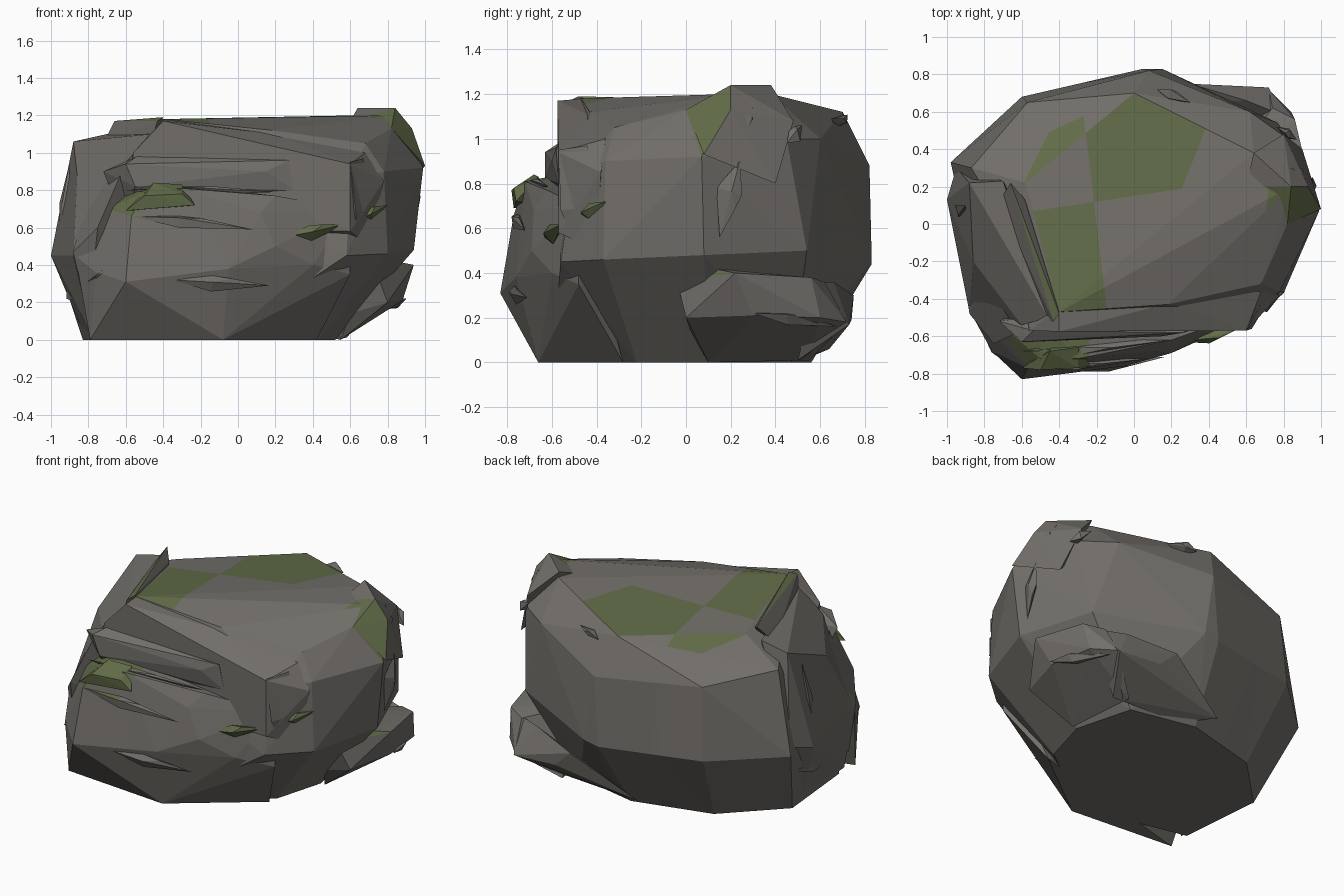
import bpy, bmesh
from mathutils import Vector

def material(name, rgb):
    m = bpy.data.materials.new(name)
    m.diffuse_color = (*rgb, 1)
    return m

ROCK = material("dark_stone", (0.17, 0.16, 0.145))
MOSS = material("moss_green", (0.12, 0.15, 0.065))

# moss patches: centre and radius
PATCHES = [((-.33, -.2, 1.17), .27), ((-.02, .36, 1.16), .25), ((.84, .12, 1.2), .17),
           ((-.38, .47, 1.06), .13), ((-.43, -.7, .81), .2), ((.75, .1, .42), .16)]

def finish(bm, name, cuts=(), moss=False):
    """Cut facets for colour borders, tint upward mossy facets, make the object."""
    for co, no in cuts:
        bmesh.ops.bisect_plane(bm, geom=bm.verts[:] + bm.edges[:] + bm.faces[:],
                               plane_co=co, plane_no=no)
    bmesh.ops.recalc_face_normals(bm, faces=bm.faces[:])
    for f in bm.faces:
        c = f.calc_center_median()
        near = any((c - Vector(p)).length < r for p, r in PATCHES)
        f.material_index = 1 if moss or (near and f.normal.z > .35) else 0
    me = bpy.data.meshes.new(name)
    bm.to_mesh(me)
    bm.free()
    ob = bpy.data.objects.new(name, me)
    bpy.context.collection.objects.link(ob)
    me.materials.append(ROCK)
    me.materials.append(MOSS)
    return ob

def block(name, pts, cuts=(), moss=False):
    """Faceted stone block: convex hull around its corner points."""
    bm = bmesh.new()
    vs = [bm.verts.new(p) for p in pts]
    r = bmesh.ops.convex_hull(bm, input=vs)
    junk = {g for g in r["geom_interior"] + r["geom_unused"] if isinstance(g, bmesh.types.BMVert)}
    bmesh.ops.delete(bm, geom=list(junk), context='VERTS')
    bmesh.ops.dissolve_limit(bm, angle_limit=.05, verts=bm.verts[:], edges=bm.edges[:])
    return finish(bm, name, cuts, moss)

def shard(name, a, b, out, width, moss=False):
    """Long sliver from a to b, pushed outwards along out."""
    a, b, out = Vector(a), Vector(b), Vector(out)
    side = (b - a).cross(out).normalized() * width
    m = a.lerp(b, .4)
    return block(name, [a, b, m + side, m - side * .7 + out * .3, m + out,
                        a.lerp(b, .6) + out * .6 - side * .5, m - out], moss=moss)

# main boulder: top rim, shoulder, belly and base rings
block("main_boulder", [
    (-.4, -.47, 1.18), (.18, -.43, 1.12), (.68, -.32, 1.05), (.82, 0, 1.13),
    (.84, .2, 1.2), (.64, .38, 1.2), (0, .7, 1.12), (-.58, .22, 1.11),
    (-.87, .3, .98), (-.57, .65, .92), (.08, .82, .88), (.62, .6, 1.0), (.83, .45, 1.0),
    (.99, .07, .92), (.78, -.36, .9), (.6, -.5, .85), (-.45, -.56, .97),
    (-.98, .33, .46), (-.6, .68, .46), (.05, .83, .44), (.15, .83, .46), (.77, .54, .5),
    (.94, .08, .48), (.8, -.37, .46), (.58, -.56, .45), (-.82, -.4, .5),
    (-.83, .1, 0), (-.5, .43, 0), (0, .56, 0), (.42, .47, 0), (.52, .1, 0), (.43, -.22, 0),
    (-.1, -.6, 0), (-.78, -.45, 0)],
    cuts=[((-.2, 0, 0), (1, .12, 0)), ((0, .15, 0), (-.15, 1, 0)), ((.7, 0, 0), (1, -.1, 0)),
          ((.3, .3, 0), (1, -.4, 0)), ((-.5, .4, 0), (1, -.5, 0))])

# raised corner knob on the right rim
block("right_peak", [(.84, .2, 1.24), (.64, .38, 1.24), (.6, .2, 1.17), (.82, 0, 1.13), (.93, .2, 1.13),
                     (.8, .48, 1.08), (1.0, .08, .93), (.9, .4, .8), (.7, .3, 1.0)])

# layered slabs on the left side
block("left_slab", [(-1, .13, .45), (-.88, .22, 1.06), (-.7, .23, 1.1), (-.46, -.5, 1.1),
                    (-.6, -.54, .95), (-.86, -.2, .88), (-.91, -.15, .42), (-.88, -.47, .45),
                    (-.82, 0, .02), (-.78, -.5, .02), (-.4, -.3, .3), (-.95, .3, .5)])
block("left_inner_strip", [(-.66, .22, 1.17), (-.59, .14, 1.12), (-.4, -.48, 1.19), (-.43, -.52, 1.17),
                           (-.72, .12, 1.05), (-.5, 0, 1.0), (-.5, -.52, .95)])
block("left_front_slab", [(-.93, -.1, .43), (-.8, -.3, .8), (-.62, -.58, .9), (-.75, -.64, .6),
                          (-.88, -.48, .47), (-.8, -.52, .12), (-.5, -.4, .4)])

# front slabs stepping down from the top
block("upper_front_slab", [(-.4, -.575, 1.17), (.2, -.575, 1.03), (.6, -.57, .94), (-.56, -.57, 1.0),
                           (-.57, -.57, .6), (.6, -.57, .58), (-.4, -.45, 1.18), (.68, -.36, 1.0),
                           (.2, -.42, 1.1), (-.6, -.3, .8), (.78, -.38, .85), (.7, -.4, .5)])
block("front_ledge", [(-.54, -.57, .98), (-.72, -.52, .9), (-.6, -.63, .94), (.27, -.58, .96),
                      (.15, -.6, .9), (-.55, -.63, .82), (.3, -.57, .8), (-.6, -.45, .6), (.2, -.4, .9)])
block("front_slab", [
    (-.57, -.77, .66), (-.6, -.83, .31), (-.05, -.76, .38), (.2, -.69, .5), (.4, -.6, .4),
    (-.87, -.48, .45), (-.76, -.68, .36), (-.5, -.72, .79), (-.3, -.72, .81), (.2, -.62, .77),
    (.12, -.68, .68), (-.08, -.66, 0), (-.79, -.6, 0), (.6, -.48, .35), (.6, -.48, .7),
    (.42, -.28, 0), (-.5, -.5, .85), (-.7, -.55, .7)],
    cuts=[((-.24, 0, 0), (1, 0, 0))])
block("front_moss_step", [(-.5, -.78, .77), (-.3, -.77, .78), (-.23, -.76, .72), (-.6, -.77, .69),
                          (-.45, -.68, .84), (-.3, -.66, .83), (-.4, -.6, .7)], moss=True)
block("right_corner_shard", [(.6, -.57, .95), (.67, -.44, .97), (.74, -.38, .7), (.64, -.42, .38),
                             (.63, -.56, .68), (.5, -.4, .7)])

# low slabs at the right foot, running round to the back
block("right_foot_slab", [
    (.74, -.04, .36), (.8, 0, .2), (.94, .22, .4), (.84, .12, .42), (.88, .3, .21), (.86, .56, .38),
    (.74, .62, .36), (.72, .72, .18), (.84, .6, .2), (.55, .1, 0), (.5, .55, .01), (.6, .02, .14),
    (.5, .3, .4)], cuts=[((0, .36, 0), (0, 1, .1))])
block("back_foot_slab", [(.8, .58, .36), (.72, .73, .17), (.42, .74, .19), (-.1, .64, .06),
                         (.1, .52, .01), (.58, .5, .01), (.3, .75, .3), (.6, .66, .36)])
shard("right_foot_splinter", (.9, .3, .22), (.75, .68, .16), (.04, 0, .02), .03)

# small slivers: name, ends, outward push, width, mossy
for n, a, b, out, w, g in [
    ("front_low_sliver", (-.35, -.79, .32), (.17, -.71, .29), (.01, -.03, 0), .05, False),
    ("front_left_chip", (-.82, -.56, .3), (-.6, -.8, .4), (-.03, -.03, 0), .05, False),
    ("front_mid_ridge", (-.57, -.77, .66), (.08, -.72, .59), (0, -.03, .02), .04, False),
    ("front_upper_ridge", (-.6, -.68, .8), (.2, -.62, .79), (0, -.04, .02), .03, False),
    ("front_moss_chip", (.25, -.63, .55), (.58, -.55, .62), (.02, -.04, 0), .05, True),
    ("corner_moss_chip", (.62, -.46, .64), (.8, -.36, .72), (.02, -.05, 0), .05, True),
    ("right_hanging_shard", (.95, .24, .9), (.94, .15, .56), (.03, 0, 0), .07, False),
    ("right_rim_chip", (.84, .3, 1.17), (.93, .24, .98), (.02, .02, 0), .05, False),
    ("back_right_spike", (.87, .45, .98), (.76, .52, 1.06), (.01, .02, .03), .04, False),
    ("back_rim_splinter", (.12, .72, 1.07), (.3, .65, 1.09), (0, .03, .03), .03, False),
    ("left_side_splinter", (-.9, .1, .95), (-.95, .02, .4), (-.02, -.02, 0), .05, False),
    ("left_foot_splinter", (-.92, .2, .3), (-.84, -.3, .2), (-.03, 0, .02), .05, False)]:
    shard(n, a, b, out, w, g)
